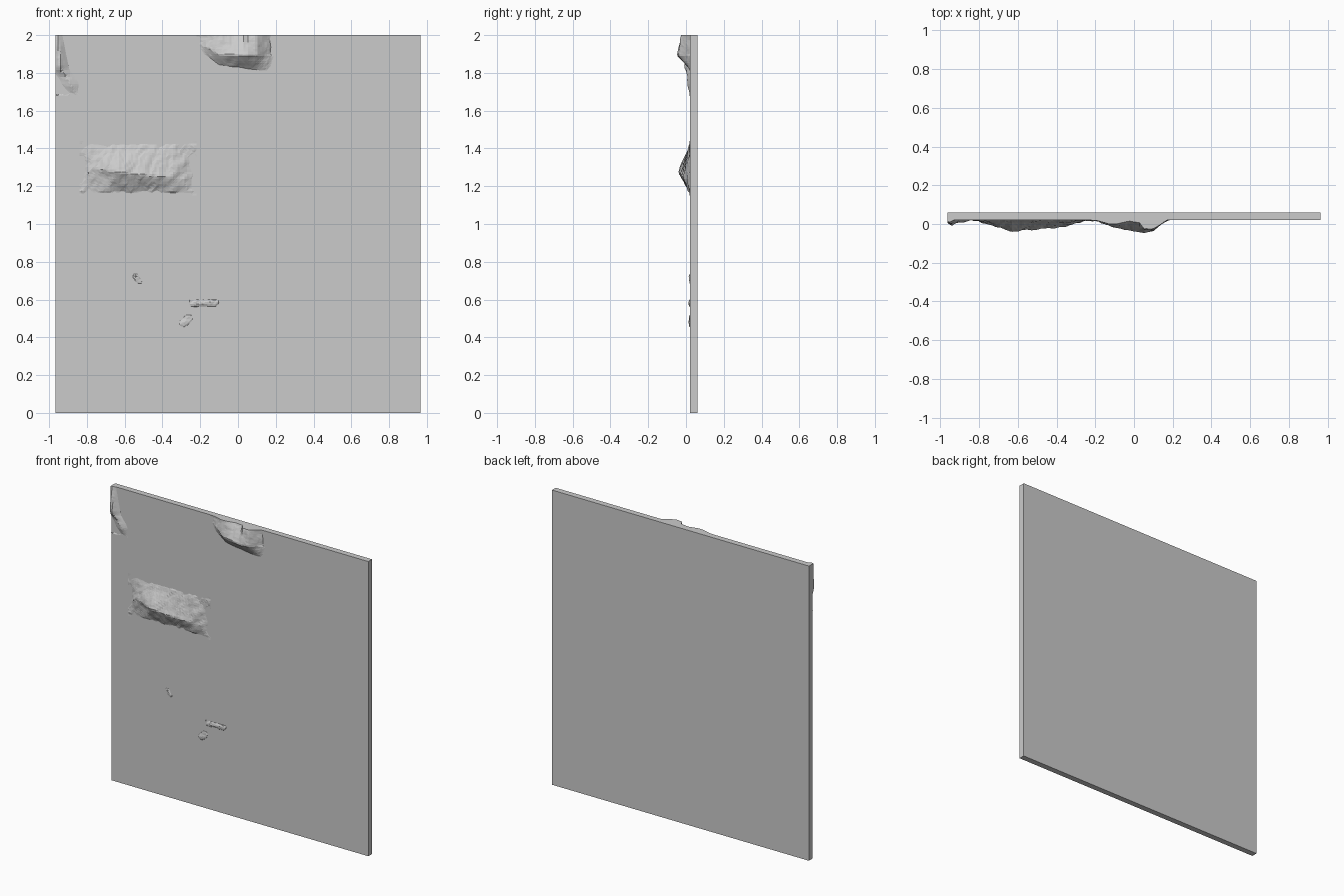
import bpy, bmesh
from mathutils import noise, Vector

if "Cube" in bpy.data.objects:
    bpy.data.objects.remove(bpy.data.objects["Cube"])

FACE = 0.02      # y of the slab front
LEFT, TOP = -0.965, 2.0


def lerp(pts, t):
    """Piecewise linear profile through (t, value) points."""
    if t <= pts[0][0]:
        return pts[0][1]
    for (a, va), (b, vb) in zip(pts, pts[1:]):
        if t <= b:
            return va + (vb - va) * (t - a) / (b - a)
    return pts[-1][1]


def rough(x, z, fx, fz, seed):
    return (noise.noise(Vector((x * fx, seed, z * fz)))
            + 0.5 * noise.noise(Vector((x * fx * 2.1, seed + 5, z * fz * 2.1))))


def relief(name, x0, x1, z0, z1, step, height):
    """Flat-shaded rock patch: height field on the slab, trimmed where it sinks in."""
    nx, nz = round((x1 - x0) / step), round((z1 - z0) / step)
    bm = bmesh.new()
    rows = []
    for j in range(nz + 1):
        z = z0 + (z1 - z0) * j / nz
        row = []
        for i in range(nx + 1):
            x = x0 + (x1 - x0) * i / nx
            h = max(height(x, z), -0.006)
            row.append(bm.verts.new((x, FACE - h, z)))
        rows.append(row)
    for j in range(nz):
        for i in range(nx):
            q = (rows[j][i], rows[j][i + 1], rows[j + 1][i + 1], rows[j + 1][i])
            if any(v.co.y < FACE for v in q):
                bm.faces.new(q)
    # close the patch flush with the slab's top and left edges
    for axis, lim in ((2, TOP), (0, LEFT)):
        edge = [e for e in bm.edges if e.is_boundary
                and all(abs(v.co[axis] - lim) < 1e-5 for v in e.verts)]
        if edge:
            ext = bmesh.ops.extrude_edge_only(bm, edges=edge)["geom"]
            for v in ext:
                if isinstance(v, bmesh.types.BMVert):
                    v.co.y = FACE + 0.01
    bmesh.ops.delete(bm, geom=[v for v in bm.verts if not v.link_faces], context='VERTS')
    bmesh.ops.triangulate(bm, faces=bm.faces[:])
    me = bpy.data.meshes.new(name)
    bm.to_mesh(me)
    bm.free()
    ob = bpy.data.objects.new(name, me)
    bpy.context.collection.objects.link(ob)


# slab
bpy.ops.mesh.primitive_cube_add(size=1, location=(0, 0.04, 1))
slab = bpy.context.object
slab.name = "wall_slab"
slab.scale = (1.93, 0.04, 2)
bpy.ops.object.transform_apply(location=False, rotation=False, scale=True)


# wide middle outcrop
def middle(x, z):
    ridge = lerp([(-0.8, 1.30), (-0.6, 1.27), (-0.25, 1.235)], x)
    hx = lerp([(-0.83, -0.006), (-0.76, 0.02), (-0.63, 0.062), (-0.5, 0.046),
               (-0.34, 0.034), (-0.23, -0.006)], x)
    up, down = 1.42 - ridge, ridge - 1.165
    t = (z - ridge) / up if z > ridge else (ridge - z) / down
    return hx * (1 - t) + 0.008 * rough(x - 0.4 * z, z, 22, 14, 1) * (1 if t < 1 else 0)


relief("middle_outcrop", -0.84, -0.22, 1.15, 1.44, 0.0125, middle)


# top outcrop with a hollow cut by the top edge
def top(x, z):
    base = lerp([(-0.21, -0.006), (-0.13, 0.03), (0, 0.062), (0.05, 0.07),
                 (0.1, 0.056), (0.18, -0.006)], x)
    crest = lerp([(-0.2, 1.96), (-0.1, 1.9), (0.05, 1.895), (0.15, 1.9)], x)
    foot = lerp([(-0.2, 1.91), (-0.1, 1.84), (0.06, 1.82), (0.16, 1.8)], x)
    edge = lerp([(-0.2, 0.0), (-0.13, 0.02), (-0.08, 0.018), (-0.03, 0.006),
                 (0.03, 0.012), (0.05, 0.045), (0.1, 0.046), (0.18, -0.006)], x)
    if z > crest:
        h = base + (edge - base) * (z - crest) / (TOP - crest)
    else:
        h = (base + 0.006) * (z - foot) / (crest - foot) - 0.002
    return h + 0.004 * rough(x, z, 25, 25, 2) * (1 if z > foot else 0)


relief("top_outcrop", -0.22, 0.19, 1.79, TOP, 0.0125, top)


# corner outcrop on the left edge
def corner(x, z):
    mid = lerp([(1.69, -0.87), (1.76, -0.895), (1.82, -0.94), (2, -0.955)], z)
    wid = lerp([(1.69, 0.02), (1.74, 0.045), (1.83, 0.045), (2, 0.025)], z)
    amp = lerp([(1.68, -0.002), (1.73, 0.014), (1.78, 0.013), (1.84, 0.03),
                (1.95, 0.02), (2, 0.012)], z)
    return (amp + 0.004 * rough(x, z, 30, 25, 3)) * (1 - abs(x - mid) / wid)


relief("corner_outcrop", LEFT, -0.84, 1.68, TOP, 0.0125, corner)


# small ripples low on the wall
def ripple(name, a, b, width, amp):
    a, b = Vector(a), Vector(b)
    d = b - a

    def height(x, z):
        p = Vector((x, z))
        t = min(1, max(0, (p - a).dot(d) / d.length_squared))
        near = 1 - (p - a - d * t).length / width
        return amp * near + 0.004 * rough(x - z, z, 45, 35, 4) - 0.001 if near > 0 else -0.006

    lo, hi = [min(a[k], b[k]) - width for k in (0, 1)], [max(a[k], b[k]) + width for k in (0, 1)]
    relief(name, lo[0], hi[0], lo[1], hi[1], 0.01, height)


ripple("small_ripple", (-0.545, 0.725), (-0.52, 0.695), 0.018, 0.006)
ripple("lower_ripple_top", (-0.24, 0.58), (-0.12, 0.582), 0.025, 0.008)
ripple("lower_ripple_foot", (-0.29, 0.475), (-0.26, 0.5), 0.026, 0.007)
